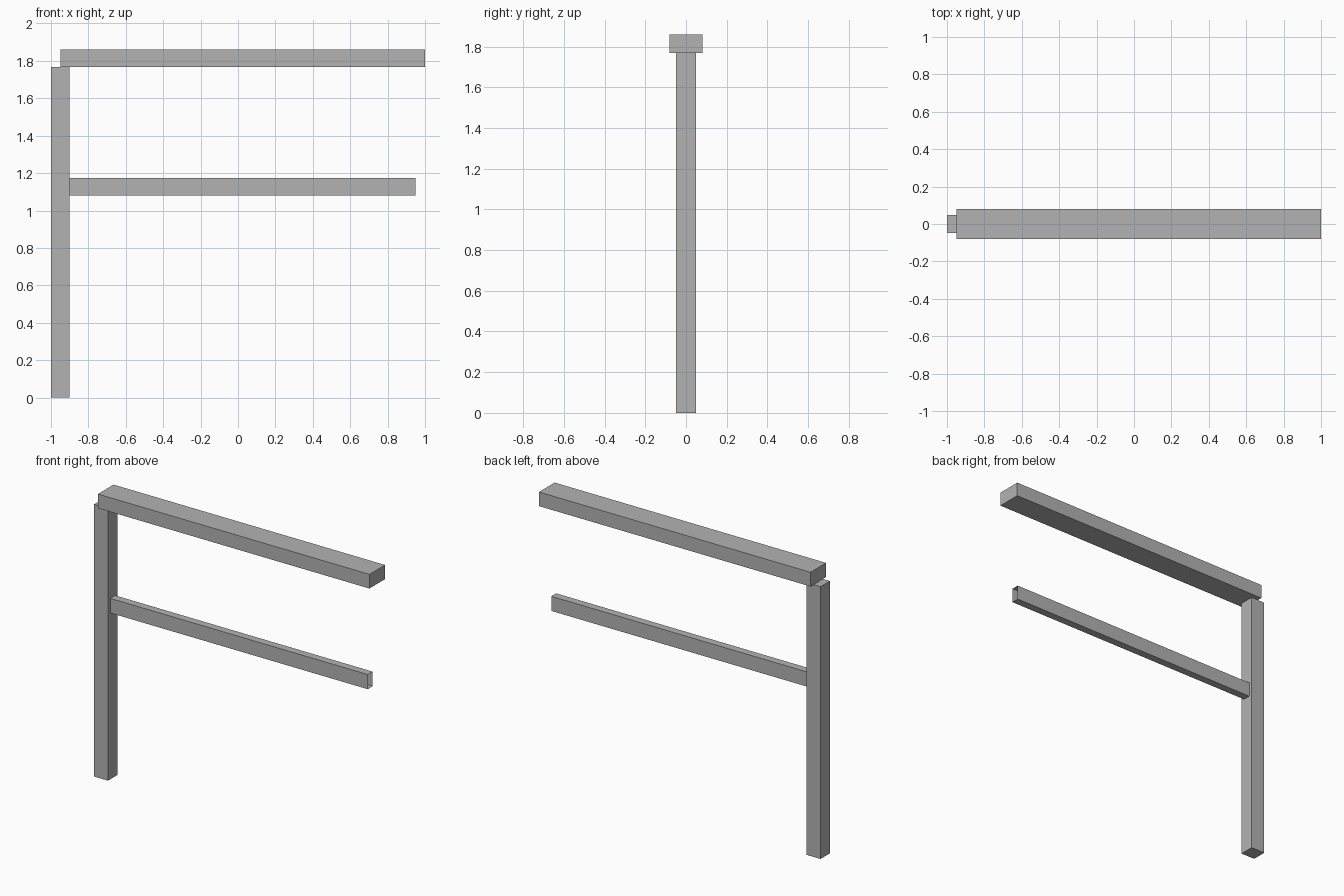
import bpy
import bmesh

cube = bpy.data.objects.get("Cube")
if cube:
    bpy.data.objects.remove(cube, do_unlink=True)

GREY = (0.45, 0.45, 0.45, 1.0)
grey = bpy.data.materials.new("plain_grey")
grey.use_nodes = True
grey.diffuse_color = GREY
grey.node_tree.nodes["Principled BSDF"].inputs["Base Color"].default_value = GREY


def beam(name, x, y, z, open_ends=False):
    """Box between (min, max) pairs; open_ends leaves out both x end faces."""
    bm = bmesh.new()
    bmesh.ops.create_cube(bm, size=1)
    if open_ends:
        ends = [f for f in bm.faces if abs(f.normal.x) > 0.9]
        bmesh.ops.delete(bm, geom=ends, context='FACES_ONLY')
    for v in bm.verts:
        v.co = [(lo + hi) / 2 + c * (hi - lo)
                for c, (lo, hi) in zip(v.co, (x, y, z))]
    mesh = bpy.data.meshes.new(name)
    bm.to_mesh(mesh)
    bm.free()
    mesh.materials.append(grey)
    obj = bpy.data.objects.new(name, mesh)
    bpy.context.collection.objects.link(obj)
    return obj


# Upright post at the right end
beam("post", (-1, -0.9), (-0.048, 0.048), (0, 1.768))
# Wide handrail resting on the post
beam("top_rail", (-0.95, 1), (-0.08, 0.08), (1.768, 1.86))
# Slim hollow rail at mid height
beam("middle_rail", (-0.9, 0.95), (-0.025, 0.025), (1.08, 1.175), open_ends=True)
